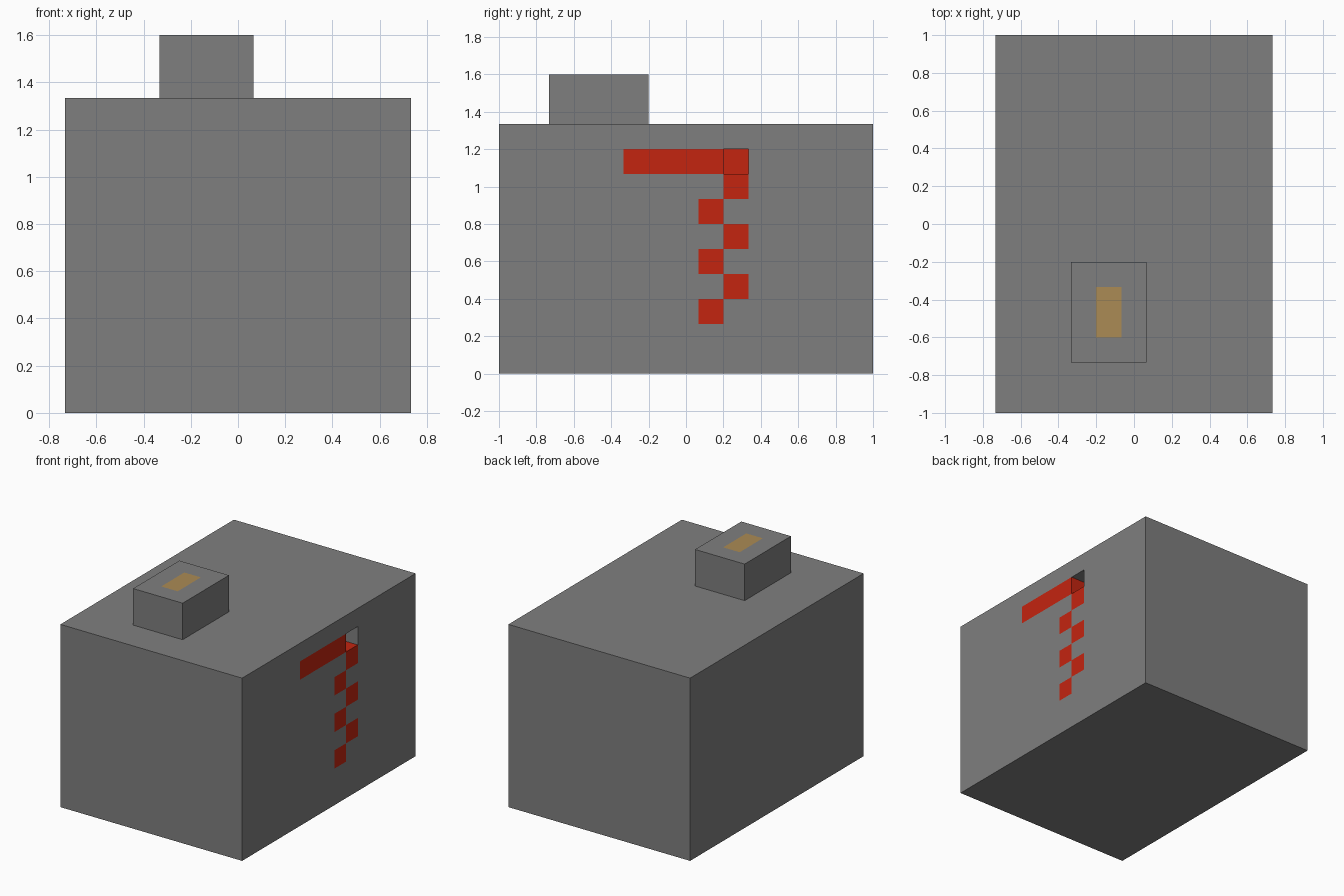
import bpy, bmesh
from mathutils import Vector

cube = bpy.data.objects.get("Cube")
if cube:
    bpy.data.objects.remove(cube, do_unlink=True)

CELL = 2 / 15                      # the model sits on a grid of 11 x 15 x 10 cells
ORIGIN = Vector((-5.5 * CELL, -1, 0))


def material(name, color):
    m = bpy.data.materials.new(name)
    m.use_nodes = True
    m.diffuse_color = (*color, 1)
    m.node_tree.nodes["Principled BSDF"].inputs["Base Color"].default_value = (*color, 1)
    return m


grey = material("stone grey", (0.212, 0.212, 0.212))
red = material("signal red", (0.55, 0.018, 0.005))
tan = material("dull tan", (0.41, 0.26, 0.09))


def block(lo, hi):
    """Box between two grid corners, cut along every grid line."""
    bm = bmesh.new()
    bmesh.ops.create_cube(bm, size=1)
    for v in bm.verts:
        v.co = [hi[i] if v.co[i] > 0 else lo[i] for i in range(3)]
    for axis in range(3):
        normal = Vector([float(i == axis) for i in range(3)])
        for k in range(lo[axis] + 1, hi[axis]):
            bmesh.ops.bisect_plane(bm, geom=bm.verts[:] + bm.edges[:] + bm.faces[:],
                                   plane_co=normal * k, plane_no=normal)
    return bm


def finish(bm, name, accent):
    for v in bm.verts:
        v.co = v.co * CELL + ORIGIN
    mesh = bpy.data.meshes.new(name)
    bm.to_mesh(mesh)
    bm.free()
    mesh.materials.append(grey)
    mesh.materials.append(accent)
    obj = bpy.data.objects.new(name, mesh)
    bpy.context.collection.objects.link(obj)


def cell_of(face):
    return tuple(int(c) for c in face.calc_center_median())


# Main body with a red bar and a zigzag trail down its left side
body = block((0, 0, 0), (11, 15, 10))
socket = None
for f in body.faces:
    x, y, z = cell_of(f)
    if f.normal.x > 0.5:
        bar = z == 8 and 5 <= y <= 9
        trail = 2 <= z <= 7 and y == 8 + z % 2
        f.material_index = int(bar or trail)
        if (y, z) == (9, 8):
            socket = f

# Square socket at the end of the bar, sunk one cell deep
sunk = bmesh.ops.extrude_discrete_faces(body, faces=[socket])["faces"][0]
bmesh.ops.translate(body, verts=sunk.verts[:], vec=(-1, 0, 0))
body.normal_update()
sunk.material_index = 1
for e in sunk.edges:
    for f in e.link_faces:
        if f is not sunk:          # red floor and bar end, grey roof and far wall
            f.material_index = int(f.normal.z > 0.5 or f.normal.y > 0.5)
finish(body, "body", red)

# Small raised block with a tan patch on top
knob = block((3, 2, 10), (6, 6, 12))
for f in knob.faces:
    x, y, z = cell_of(f)
    f.material_index = int(f.normal.z > 0.5 and x == 4 and y in (3, 4))
finish(knob, "top_block", tan)
